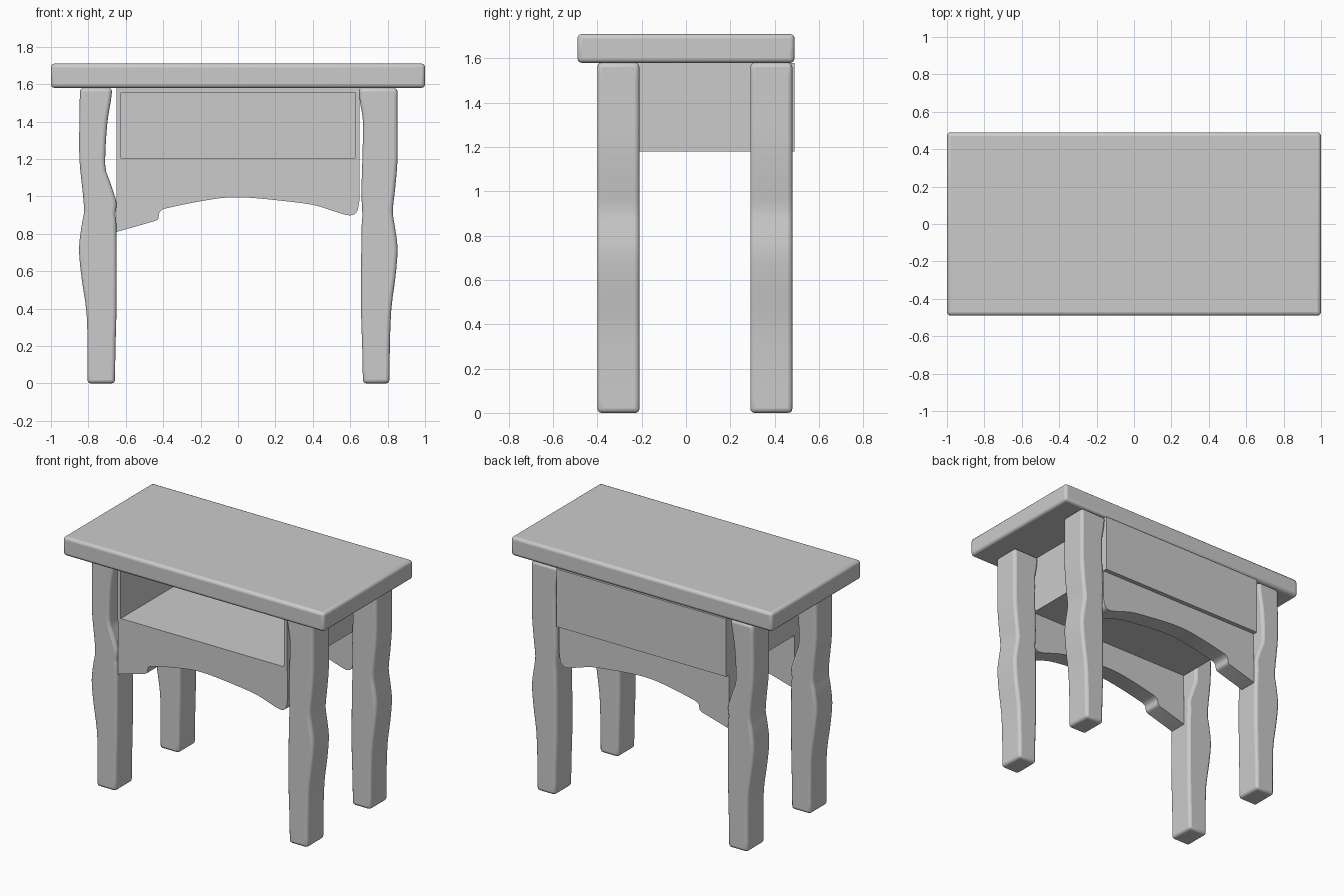
import bpy, bmesh, math
from mathutils import Vector

if "Cube" in bpy.data.objects:
    bpy.data.objects.remove(bpy.data.objects["Cube"])


def smooth_line(pts, steps=3):
    """Catmull-Rom curve through the points of an open line."""
    v = [Vector(p) for p in pts]
    v = [2 * v[0] - v[1]] + v + [2 * v[-1] - v[-2]]
    out = []
    for a, b, c, d in zip(v, v[1:], v[2:], v[3:]):
        for i in range(steps):
            t = i / steps
            out.append(0.5 * (2 * b + (c - a) * t + (2 * a - 5 * b + 4 * c - d) * t * t
                              + (3 * b - a - 3 * c + d) * t ** 3))
    return out + [v[-2]]


def finish(name, bm, bevel):
    bmesh.ops.recalc_face_normals(bm, faces=bm.faces)
    me = bpy.data.meshes.new(name)
    bm.to_mesh(me)
    bm.free()
    ob = bpy.data.objects.new(name, me)
    bpy.context.collection.objects.link(ob)
    if bevel:
        mod = ob.modifiers.new("rounded_edges", 'BEVEL')
        mod.width, mod.segments = bevel, 3
        mod.limit_method, mod.angle_limit = 'ANGLE', math.radians(50)
    bpy.context.view_layer.objects.active = ob
    ob.select_set(True)
    bpy.ops.object.shade_smooth_by_angle(angle=math.radians(35))
    ob.select_set(False)
    return ob


def extrude_profile(name, profile, y0, y1, bevel=0):
    """Extrude an x-z outline from y0 to y1."""
    bm = bmesh.new()
    face = bm.faces.new([bm.verts.new((p[0], y0, p[1])) for p in profile])
    ext = bmesh.ops.extrude_face_region(bm, geom=[face])
    moved = [g for g in ext["geom"] if isinstance(g, bmesh.types.BMVert)]
    bmesh.ops.translate(bm, verts=moved, vec=(0, y1 - y0, 0))
    return finish(name, bm, bevel)


# Table top
extrude_profile("table_top", [(-1, 1.58), (1, 1.58), (1, 1.71), (-1, 1.71)], -0.49, 0.49, 0.02)

# Four hewn legs
left_out = [(-.805, 0), (-.805, .2), (-.81, .38), (-.837, .57), (-.85, .72), (-.835, .85),
            (-.823, .92), (-.83, 1.02), (-.848, 1.2), (-.848, 1.4), (-.845, 1.58)]
left_in = [(-.672, 1.58), (-.68, 1.51), (-.70, 1.38), (-.71, 1.17), (-.685, 1.08), (-.655, .99),
           (-.65, .95), (-.655, .9), (-.65, .83), (-.65, .4), (-.655, .2), (-.658, 0)]
right_out = [(.81, 0), (.812, .2), (.82, .4), (.842, .57), (.853, .72), (.84, .83),
             (.828, .92), (.84, 1.04), (.853, 1.2), (.853, 1.4), (.853, 1.58)]
right_in = [(.645, 1.58), (.653, 1.5), (.668, 1.4), (.665, 1.2), (.66, 1.02), (.665, .9),
            (.66, .8), (.658, .4), (.664, .2), (.668, 0)]
for row, y0, y1 in (("front", -0.40, -0.21), ("back", 0.29, 0.48)):
    for side, a, b in (("left", left_out, left_in), ("right", right_out, right_in)):
        extrude_profile(f"{row}_{side}_leg", smooth_line(a) + smooth_line(b), y0, y1, 0.02)

# Arched aprons with a stepped lug at the left end
step = smooth_line([(-.445, .868), (-.427, .88), (-.42, .915), (-.40, .932)])
arch = smooth_line([(-.39, .935), (-.25, .965), (-.1, .99), (0, .995), (.1, .99), (.25, .975),
                    (.4, .955), (.5, .925), (.57, .903), (.61, .9), (.637, .92), (.648, .97)])
apron = [(-.65, 1.18), (-.65, .81)] + step + arch + [(.65, 1.0), (.65, 1.18)]
extrude_profile("front_apron", apron, -0.385, -0.26)
extrude_profile("back_apron", apron, 0.335, 0.46)

# Open-fronted compartment under the top
bm = bmesh.new()
bmesh.ops.create_cube(bm, size=1)
for v in bm.verts:
    v.co = (v.co.x * 1.3, 0.05 + v.co.y * 0.88, 1.38 + v.co.z * 0.4)
front = min(bm.faces, key=lambda f: f.calc_center_median().y)
bmesh.ops.inset_region(bm, faces=[front], thickness=0.035)
ext = bmesh.ops.extrude_face_region(bm, geom=[front])
bmesh.ops.translate(bm, vec=(0, 0.845, 0),
                    verts=[g for g in ext["geom"] if isinstance(g, bmesh.types.BMVert)])
if front.is_valid:
    bmesh.ops.delete(bm, geom=[front], context='FACES_ONLY')
finish("compartment", bm, 0)
